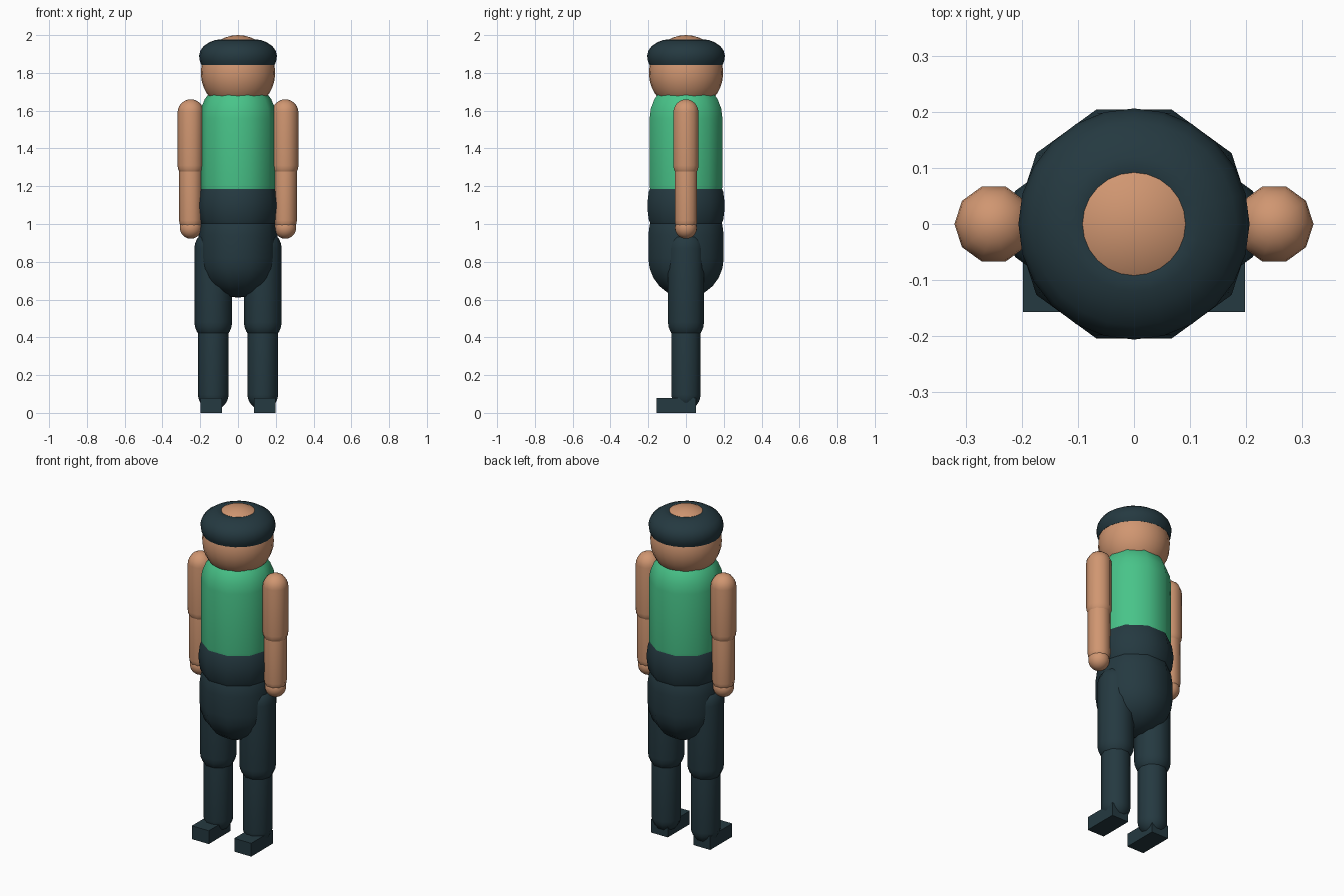
import bpy
import math

if "Cube" in bpy.data.objects:
    bpy.data.objects.remove(bpy.data.objects["Cube"])


def material(name, rgb):
    m = bpy.data.materials.new(name)
    m.diffuse_color = (*rgb, 1.0)
    m.use_nodes = True
    m.node_tree.nodes["Principled BSDF"].inputs["Base Color"].default_value = m.diffuse_color
    return m


SKIN = material("skin", (0.63, 0.305, 0.165))
GREEN = material("shirt green", (0.065, 0.55, 0.25))
DARK = material("dark slate", (0.018, 0.041, 0.052))


def finish(obj, name, mat, smooth=True):
    obj.name = name
    obj.data.materials.append(mat)
    if smooth:
        bpy.ops.object.select_all(action='DESELECT')
        obj.select_set(True)
        bpy.context.view_layer.objects.active = obj
        bpy.ops.object.shade_smooth_by_angle(angle=math.radians(60))
    return obj


def lathe(name, profile, mat, x=0.0, sides=10):
    """Revolve (radius, z) points, listed bottom to top, around a vertical axis."""
    verts, rings = [], []
    for r, z in profile:
        count = 1 if r < 1e-5 else sides
        rings.append(list(range(len(verts), len(verts) + count)))
        for i in range(count):
            a = 2 * math.pi * i / sides
            verts.append((r * math.cos(a), r * math.sin(a), z))
    faces = []
    for low, high in zip(rings, rings[1:]):
        for i in range(sides):
            j = (i + 1) % sides
            if len(low) == 1:
                faces.append((low[0], high[j], high[i]))
            elif len(high) == 1:
                faces.append((low[i], low[j], high[0]))
            else:
                faces.append((low[i], low[j], high[j], high[i]))
    mesh = bpy.data.meshes.new(name)
    mesh.from_pydata(verts, [], faces)
    obj = bpy.data.objects.new(name, mesh)
    bpy.context.collection.objects.link(obj)
    obj.location.x = x
    return finish(obj, name, mat)


def capsule(name, r, z0, z1, mat, x=0.0):
    """Round-ended limb; z0 and z1 are the centres of its two end domes."""
    steps = 6
    arc = [math.pi / 2 * i / steps for i in range(steps + 1)]
    bottom = [(r * math.sin(a), z0 - r * math.cos(a)) for a in arc]
    top = [(r * math.cos(a), z1 + r * math.sin(a)) for a in arc]
    return lathe(name, bottom + top, mat, x)


def ball(name, radius, location, mat, scale=(1, 1, 1)):
    bpy.ops.mesh.primitive_uv_sphere_add(segments=24, ring_count=16,
                                         radius=radius, location=location)
    obj = bpy.context.object
    obj.scale = scale
    return finish(obj, name, mat)


# Head and hat band, open at the crown
ball("head", 0.2, (0, 0, 1.8), SKIN, (0.985, 0.985, 1))
hat = [(0.17, 1.85), (0.194, 1.842), (0.202, 1.862), (0.206, 1.89),
       (0.199, 1.918), (0.182, 1.942), (0.15, 1.963), (0.12, 1.974),
       (0.094, 1.977), (0.07, 1.965)]
lathe("hat", hat, DARK, sides=24)

# Body
capsule("torso", 0.203, 1.2, 1.56, GREEN)
capsule("waist", 0.215, 1.08, 1.115, DARK)
capsule("pelvis", 0.21, 0.82, 0.94, DARK)

# Arms and legs
for side, s in (("left", 1), ("right", -1)):
    arm, leg = 0.25 * s, 0.131 * s
    capsule(side + "_upper_arm", 0.07, 1.31, 1.59, SKIN, arm)
    capsule(side + "_forearm", 0.062, 1.02, 1.29, SKIN, arm)
    ball(side + "_hand", 0.058, (arm, 0, 0.98), SKIN)
    capsule(side + "_thigh", 0.1, 0.48, 0.87, DARK, leg)
    capsule(side + "_shin", 0.081, 0.097, 0.46, DARK, leg)
    bpy.ops.mesh.primitive_cube_add(size=1, location=(0.1415 * s, -0.0525, 0.04))
    foot = bpy.context.object
    foot.scale = (0.113, 0.209, 0.08)
    finish(foot, side + "_foot", DARK, smooth=False)
